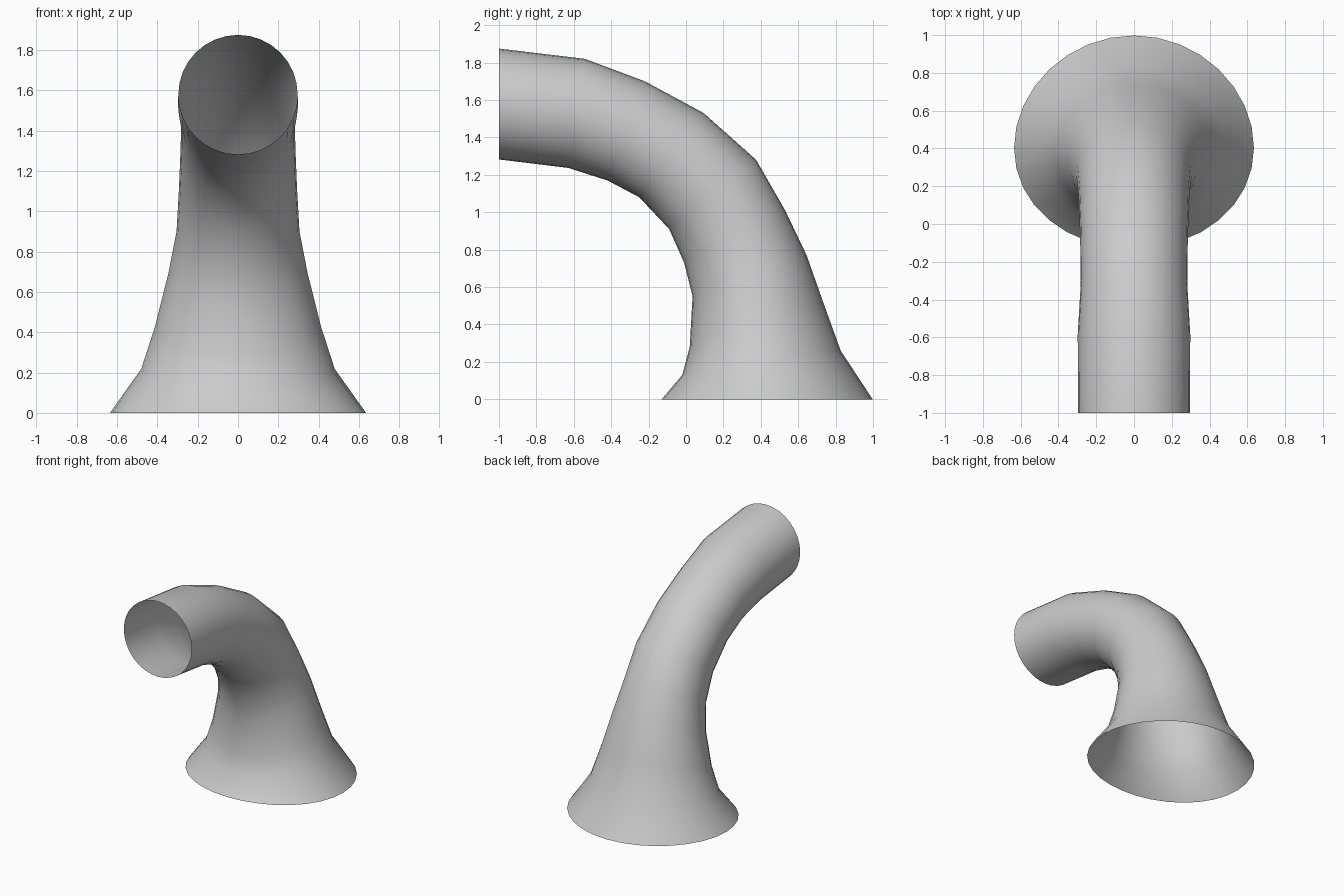
import bpy, bmesh
from math import sin, cos, pi
from mathutils import Vector

if "Cube" in bpy.data.objects:
    bpy.data.objects.remove(bpy.data.objects["Cube"])

SIDES = 32
# Rings of the bend: inner (y, z), outer (y, z), half width, (y, z) offset of the widest points
RINGS = [
    ((-0.13, 0.00), (0.998, 0.00), 0.635, (-0.03, 0.0)),
    ((-0.02, 0.13), (0.827, 0.26), 0.48, (-0.02, 0.023)),
    ((0.02, 0.28), (0.735, 0.515), 0.412, (-0.015, 0.03)),
    ((0.035, 0.55), (0.645, 0.77), 0.345, (-0.01, 0.034)),
    ((-0.01, 0.73), (0.53, 1.01), 0.305, (0.0, 0.03)),
    ((-0.09, 0.91), (0.375, 1.28), 0.293, (0.0, 0.015)),
    ((-0.25, 1.08), (0.095, 1.53), 0.285, (0.0, 0.0)),
    ((-0.42, 1.17), (-0.22, 1.70), 0.282, (0.0, 0.0)),
    ((-0.63, 1.237), (-0.54, 1.82), 0.298, (0.0, 0.0)),
    ((-1.00, 1.282), (-1.00, 1.875), 0.296, (0.0, 0.0)),
]


def ring(bm, inner, outer, width, offset):
    a, b = Vector((0, *inner)), Vector((0, *outer))
    mid, half, side = (a + b) / 2, (b - a) / 2, Vector((0, *offset))
    verts = []
    for i in range(SIDES):
        t = 2 * pi * i / SIDES
        p = mid + half * cos(t) + side * sin(t) ** 2
        p.x = width * sin(t)
        verts.append(bm.verts.new(p))
    return verts


# Flared pipe, open at both ends
bm = bmesh.new()
loops = [ring(bm, *r) for r in RINGS]
for lo, hi in zip(loops, loops[1:]):
    for i in range(SIDES):
        j = (i + 1) % SIDES
        face = bm.faces.new((lo[i], hi[i], hi[j], lo[j]))
        face.smooth = True

# Make sure the faces point outwards (the first face lies on the outer, +y side)
bm.faces.ensure_lookup_table()
bm.normal_update()
if bm.faces[0].normal.y < 0:
    bmesh.ops.reverse_faces(bm, faces=bm.faces[:])

mesh = bpy.data.meshes.new("flared_pipe")
bm.to_mesh(mesh)
bm.free()
pipe = bpy.data.objects.new("flared_pipe", mesh)
bpy.context.collection.objects.link(pipe)
